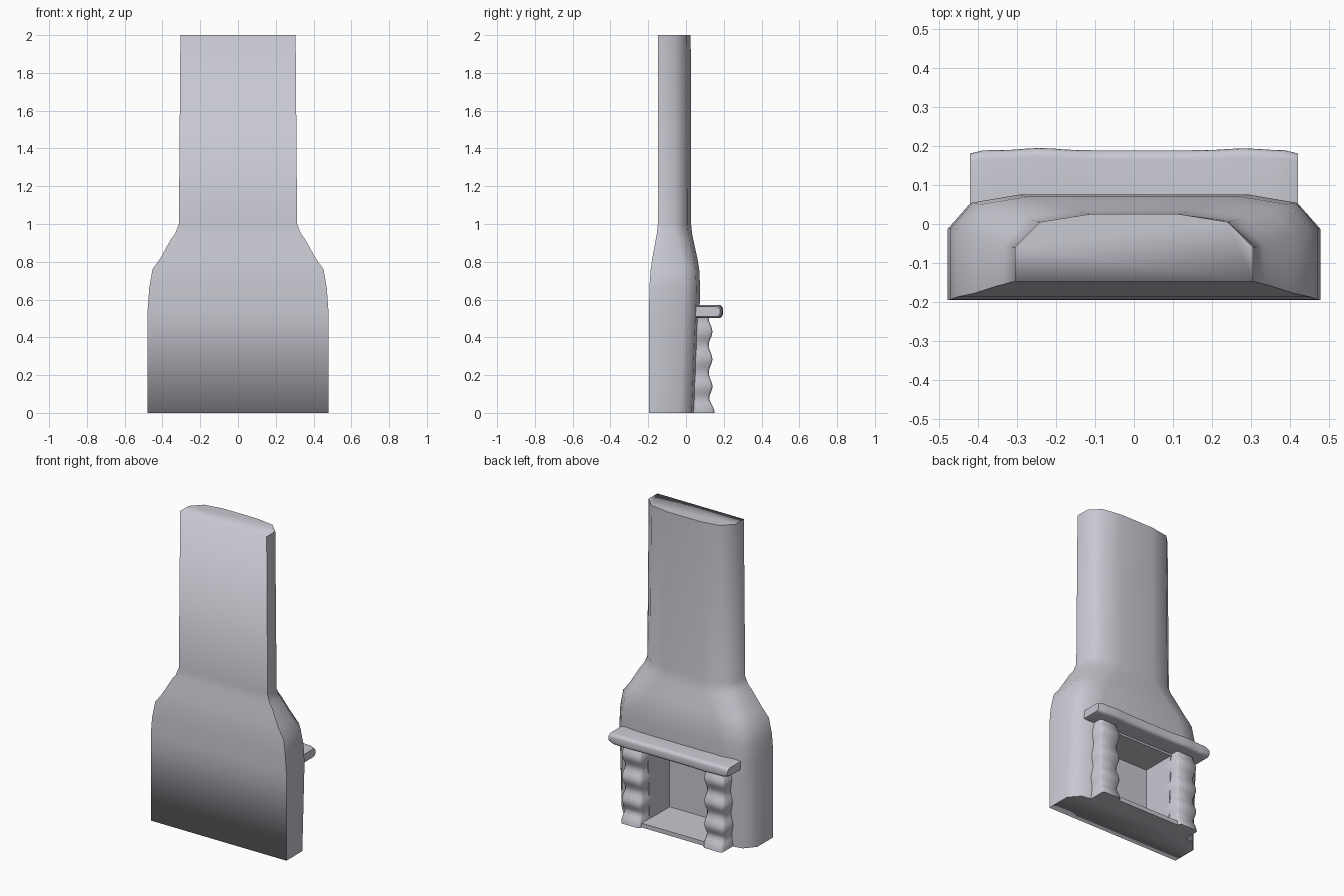
import bpy, bmesh, math

old = bpy.data.objects.get("Cube")
if old:
    bpy.data.objects.remove(old, do_unlink=True)

plaster = bpy.data.materials.new("pale_grey_plaster")
plaster.use_nodes = True
COLOR = (0.58, 0.58, 0.64, 1)
plaster.diffuse_color = COLOR
plaster.node_tree.nodes["Principled BSDF"].inputs["Base Color"].default_value = COLOR


def make_object(name, bm):
    bmesh.ops.recalc_face_normals(bm, faces=bm.faces)
    mesh = bpy.data.meshes.new(name)
    bm.to_mesh(mesh)
    bm.free()
    obj = bpy.data.objects.new(name, mesh)
    bpy.context.collection.objects.link(obj)
    mesh.materials.append(plaster)
    return obj


def activate(obj):
    bpy.ops.object.select_all(action='DESELECT')
    obj.select_set(True)
    bpy.context.view_layer.objects.active = obj


def smooth(obj, degrees):
    activate(obj)
    bpy.ops.object.shade_smooth_by_angle(angle=math.radians(degrees))


def loft(rings):
    """Skin closed rings of points and cap both ends."""
    bm = bmesh.new()
    loops = [[bm.verts.new(p) for p in ring] for ring in rings]
    for a, b in zip(loops, loops[1:]):
        n = len(a)
        for i in range(n):
            j = (i + 1) % n
            bm.faces.new((a[i], a[j], b[j], b[i]))
    bm.faces.new(loops[0])
    bm.faces.new(loops[-1])
    return bm


def box(lo, hi):
    (x0, y0, z0), (x1, y1, z1) = lo, hi
    return loft([[(x0, y0, z), (x1, y0, z), (x1, y1, z), (x0, y1, z)] for z in (z0, z1)])


def chimney_ring(z, w, front, back, taper):
    """Flat front and sides, rounded back corners."""
    side, shoulder, flat = back - 0.085, w * (0.88 - 0.09 * taper), w * (0.63 - 0.25 * taper)
    half = [(w, front), (w, side), (shoulder, back - 0.02), (flat, back)]
    return [(x, y, z) for x, y in half] + [(-x, y, z) for x, y in reversed(half)]


# Chimney body: height, half width, front, back, taper
LEVELS = [
    (0.0, 0.478, -0.195, 0.05, 0),
    (0.55, 0.478, -0.195, 0.072, 0),
    (0.66, 0.470, -0.194, 0.075, 0),
    (0.76, 0.453, -0.187, 0.070, 0.1),
    (0.82, 0.410, -0.178, 0.060, 0.3),
    (0.92, 0.355, -0.160, 0.038, 0.7),
    (0.95, 0.332, -0.154, 0.032, 0.8),
    (1.0, 0.313, -0.149, 0.027, 1),
    (2.0, 0.305, -0.147, 0.025, 1),
]
body = make_object("chimney_body", loft([chimney_ring(*level) for level in LEVELS]))

# Firebox opening cut into the back
cutter = make_object("firebox_cutter", box((-0.22, -0.15, 0.025), (0.22, 0.3, 0.49)))
cutter.hide_render = True
cut = body.modifiers.new("firebox", 'BOOLEAN')
cut.object = cutter
cut.operation = 'DIFFERENCE'
cut.solver = 'EXACT'
activate(body)
bpy.ops.object.modifier_apply(modifier="firebox")
bpy.data.objects.remove(cutter, do_unlink=True)
smooth(body, 55)

# Soft front edges at the base and the top
for edge in body.data.edges:
    ends = [body.data.vertices[i].co for i in edge.vertices]
    on_cap = all(p.z < 0.001 for p in ends) or all(p.z > 1.999 for p in ends)
    if on_cap and all(p.y < -0.14 for p in ends):
        edge.use_edge_sharp = False

# Wavy carved posts either side of the opening
POST_STEPS = 28
for name, side in (("left_post", 1), ("right_post", -1)):
    rings = []
    for i in range(POST_STEPS + 1):
        z = 0.52 * i / POST_STEPS
        fade = min(1, z / 0.08)
        wave = math.cos((z - 0.43) * math.tau / 0.145) * fade
        front = 0.130 + 0.010 * wave + 0.022 * (1 - fade)
        inner = 0.222 - 0.004 * wave
        outer = 0.358 + 0.005 * wave
        c = 0.012
        plan = [(inner, 0.0), (outer, 0.0), (outer, front - c), (outer - c, front),
                (inner + c, front), (inner, front - c)]
        rings.append([(side * x, y, z) for x, y in plan])
    smooth(make_object(name, loft(rings)), 50)

# Hearth slab between the posts
make_object("hearth", box((-0.23, 0.0, 0.0), (0.23, 0.13, 0.027)))

# Rough rounded mantel shelf
rings = []
MANTEL_STEPS = 24
for i in range(MANTEL_STEPS + 1):
    x = -0.42 + 0.84 * i / MANTEL_STEPS
    inset = 0.008 if i in (0, MANTEL_STEPS) else 0
    bumps = 0.006 * math.exp(-((x + 0.24) / 0.06) ** 2) + 0.005 * math.exp(-((x - 0.28) / 0.06) ** 2)
    y1, z0, z1 = 0.189 + bumps - inset, 0.502 + inset, 0.570 - inset + bumps / 3
    r = 0.022
    ring = [(0.045, z0), (0.045, z1)]
    for k in range(5):
        a = math.pi / 2 * (1 - k / 4)
        ring.append((y1 - r + r * math.cos(a), z1 - r + r * math.sin(a)))
    for k in range(5):
        a = -math.pi / 2 * k / 4
        ring.append((y1 - r + r * math.cos(a), z0 + r + r * math.sin(a)))
    rings.append([(x, y, z) for y, z in ring])
smooth(make_object("mantel", loft(rings)), 50)
